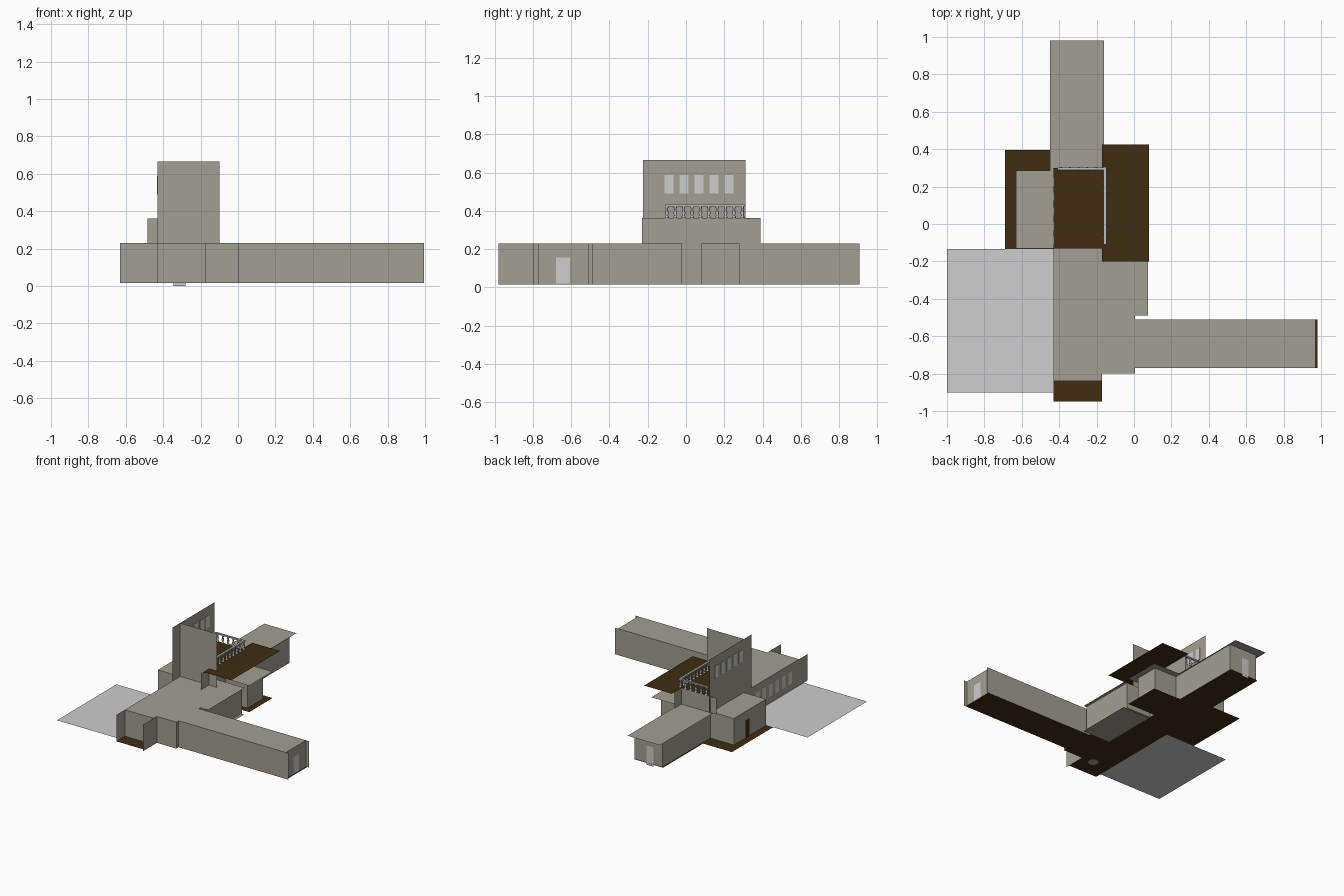
import bpy, math
from mathutils import Vector

if "Cube" in bpy.data.objects:
    bpy.data.objects.remove(bpy.data.objects["Cube"])

def material(name, r, g, b):
    m = bpy.data.materials.new(name)
    m.diffuse_color = (r, g, b, 1)
    m.use_nodes = True
    m.node_tree.nodes["Principled BSDF"].inputs["Base Color"].default_value = m.diffuse_color
    return m

STONE = material("warm_grey_stone", 0.365, 0.345, 0.292)
BROWN = material("dark_brown_floor", 0.050, 0.027, 0.006)
PALE = material("pale_grey", 0.61, 0.61, 0.61)
RAIL = material("railing_grey", 0.50, 0.52, 0.56)

LOW, EAVE, UPPER, TOP = 0.015, 0.23, 0.362, 0.665

def mesh(name, verts, faces, mat):
    me = bpy.data.meshes.new(name)
    me.from_pydata(verts, [], faces)
    me.materials.append(mat)
    ob = bpy.data.objects.new(name, me)
    bpy.context.collection.objects.link(ob)
    return ob

def slab(name, x0, x1, y0, y1, z, mat):
    """Flat horizontal sheet."""
    return mesh(name, [(x0, y0, z), (x1, y0, z), (x1, y1, z), (x0, y1, z)], [(0, 1, 2, 3)], mat)

def wall(name, x0, y0, x1, y1, z0=LOW, z1=EAVE, mat=STONE):
    """Upright sheet; its outside is on the right of the direction of travel."""
    return mesh(name, [(x0, y0, z0), (x1, y1, z0), (x1, y1, z1), (x0, y0, z1)], [(0, 1, 2, 3)], mat)

def box(name, x0, x1, y0, y1, z0, z1, mat):
    v = [(x, y, z) for z in (z0, z1) for x, y in ((x0, y0), (x1, y0), (x1, y1), (x0, y1))]
    f = [(3, 2, 1, 0), (4, 5, 6, 7)] + [(i, (i + 1) % 4, (i + 1) % 4 + 4, i + 4) for i in range(4)]
    return mesh(name, v, f, mat)

# Ground sheet beside the building
slab("terrace", -1.0, -0.43, -0.90, -0.135, LOW, PALE)

# Floors
slab("front_hall_floor", -0.43, -0.17, -0.95, -0.02, LOW, BROWN)
slab("hall_side_floor", -0.17, 0.005, -0.80, -0.49, LOW, BROWN)
slab("side_wing_floor", 0.005, 0.98, -0.77, -0.51, LOW, BROWN)
slab("rear_wing_floor", -0.43, -0.17, -0.02, 0.91, LOW, BROWN)
slab("left_room_floor", -0.69, -0.43, -0.135, 0.395, LOW, BROWN)
slab("bay_floor", -0.17, 0.08, 0.03, 0.33, LOW, BROWN)
slab("side_hall_floor", -0.17, 0.075, -0.49, -0.03, LOW, STONE)

# Front hall
wall("hall_left_wall", -0.43, -0.13, -0.43, -0.95)
wall("hall_front_wall", -0.43, -0.84, -0.17, -0.84)
wall("porch_right_wall", -0.17, -0.98, -0.17, -0.80)
wall("hall_step_wall", -0.17, -0.80, 0.005, -0.80)
wall("hall_step_return", 0.005, -0.80, 0.005, -0.77)
wall("hall_rear_return", 0.005, -0.51, 0.005, -0.49)
wall("side_hall_front_wall", 0.005, -0.49, 0.05, -0.49)
wall("side_hall_right_wall", 0.05, -0.49, 0.05, -0.02)
wall("side_hall_rear_wall", 0.05, -0.02, -0.17, -0.02)
slab("hall_roof", -0.43, -0.17, -0.84, 0.29, EAVE, STONE)
slab("hall_step_roof", -0.17, 0.005, -0.80, -0.49, EAVE, STONE)
slab("side_hall_roof", -0.17, 0.075, -0.49, -0.02, EAVE, STONE)
for i in range(7):
    y = -0.20 - i * 0.083
    wall("hall_window", -0.433, y, -0.433, y - 0.045, 0.07, 0.17, PALE)

# Long side wing
wall("side_wing_front_wall", 0.005, -0.77, 0.995, -0.77)
wall("side_wing_rear_wall", 0.995, -0.51, 0.005, -0.51)
wall("side_wing_end_wall", 0.97, -0.77, 0.97, -0.51)
wall("side_wing_door", 0.974, -0.68, 0.974, -0.605, 0.02, 0.157, PALE)
slab("side_wing_roof", 0.005, 0.97, -0.77, -0.51, EAVE, STONE)

# Rear wing
wall("rear_wing_right_wall", -0.17, -0.02, -0.17, 0.905)
wall("rear_wing_end_wall", -0.17, 0.905, -0.42, 0.905)
wall("rear_wing_left_wall", -0.42, 0.905, -0.42, 0.285)
wall("rear_wing_door", -0.28, 0.909, -0.345, 0.909, 0.0, 0.157, PALE)
slab("rear_wing_roof", -0.45, -0.16, 0.285, 0.98, EAVE, STONE)

# Left room
wall("left_room_front_wall", -0.63, -0.13, -0.43, -0.13)
wall("left_room_left_wall", -0.63, 0.285, -0.63, -0.13)
wall("left_room_rear_wall", -0.42, 0.285, -0.63, 0.285)
wall("left_room_door", -0.633, 0.14, -0.633, 0.09, LOW, 0.16, BROWN)
slab("left_room_roof", -0.63, -0.43, -0.13, 0.285, EAVE, STONE)

# Bay under the balcony
wall("bay_front_wall", -0.17, 0.08, 0.03, 0.08)
wall("bay_right_wall", 0.03, 0.08, 0.03, 0.28)
wall("bay_rear_wall", 0.03, 0.28, -0.17, 0.28)
slab("bay_roof", -0.17, 0.08, 0.03, 0.33, EAVE, STONE)

# Upper storey and tower sheets
wall("upper_right_wall", -0.17, -0.23, -0.17, 0.39, EAVE, UPPER)
wall("upper_rear_wall", -0.17, 0.30, -0.485, 0.30, EAVE, UPPER)
slab("upper_floor", -0.43, -0.17, -0.13, 0.30, UPPER, BROWN)
slab("balcony", -0.17, 0.08, -0.20, 0.425, UPPER, BROWN)
wall("tower_front_wall", -0.43, -0.13, -0.10, -0.13, EAVE, TOP)
wall("tower_left_wall", -0.43, 0.31, -0.43, -0.225, EAVE, TOP)
for i in range(5):
    y = -0.088 + i * 0.078
    box("tower_window", -0.434, -0.426, y - 0.024, y + 0.024, 0.49, 0.588, PALE)

# Round step under the entrance
ring = [(-0.27 + 0.04 * math.cos(t * math.pi / 8), -0.79 + 0.04 * math.sin(t * math.pi / 8), 0.01) for t in range(16)]
mesh("entrance_disc", ring, [tuple(reversed(range(16)))], STONE)

# Turned balusters and handrails
PROFILE = [(0.010, 0.0), (0.010, 0.008), (0.005, 0.012), (0.010, 0.028),
           (0.005, 0.046), (0.008, 0.054), (0.008, 0.062)]
def baluster(x, y):
    n = 8
    v = [(x + r * math.cos(2 * math.pi * k / n), y + r * math.sin(2 * math.pi * k / n), UPPER + z)
         for r, z in PROFILE for k in range(n)]
    f = [(j * n + k, j * n + (k + 1) % n, (j + 1) * n + (k + 1) % n, (j + 1) * n + k)
         for j in range(len(PROFILE) - 1) for k in range(n)]
    ob = mesh("baluster", v, f, RAIL)
    ob.data.polygons.foreach_set("use_smooth", [True] * len(f))

for i in range(10):
    baluster(-0.155, -0.10 + i * 0.0438)
for i in range(1, 6):
    baluster(-0.155 - i * 0.047, 0.295)
box("right_handrail", -0.163, -0.147, -0.11, 0.305, UPPER + 0.062, UPPER + 0.072, RAIL)
box("rear_handrail", -0.41, -0.163, 0.288, 0.303, UPPER + 0.062, UPPER + 0.072, RAIL)
